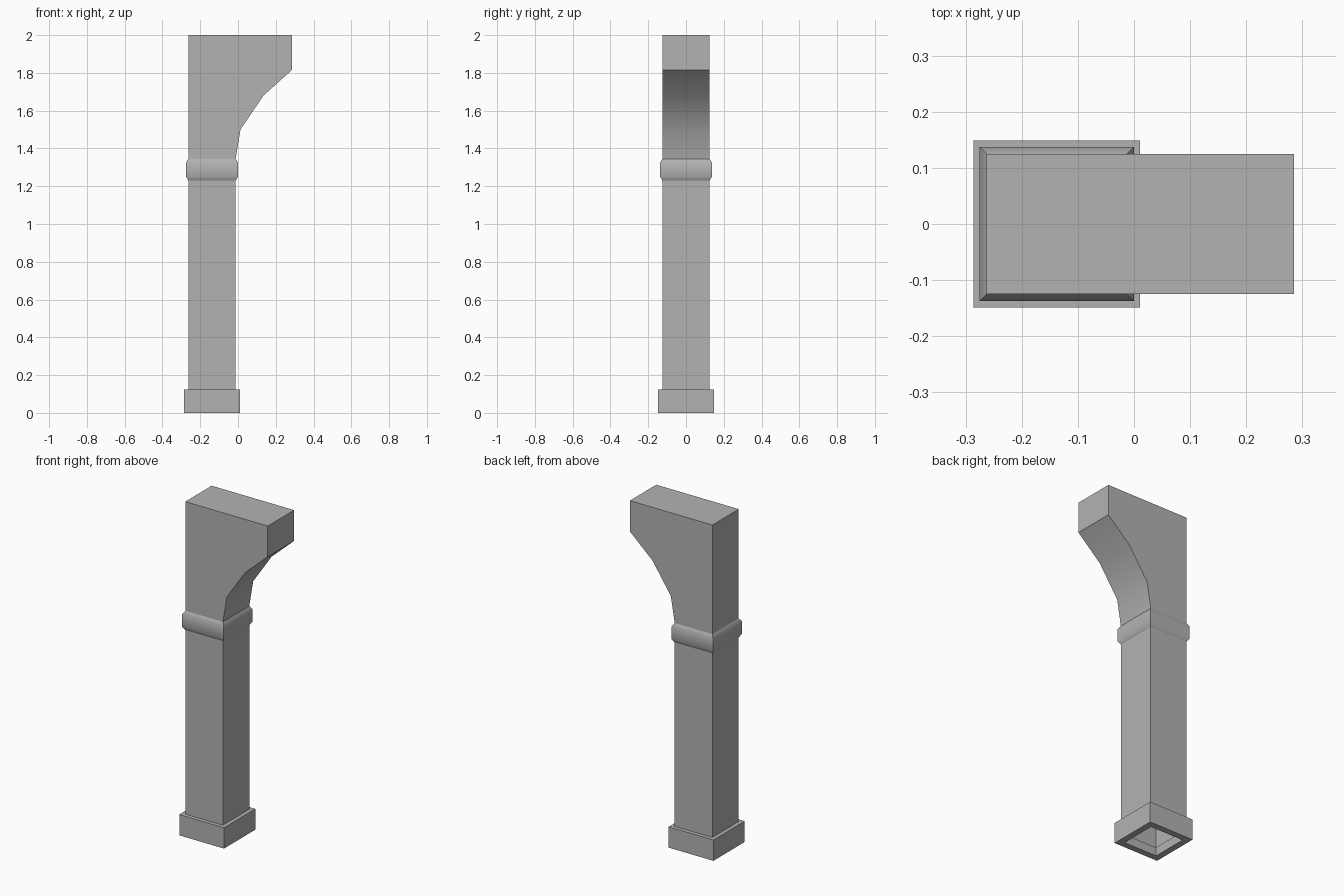
import bpy
import bmesh
from math import radians

cube = bpy.data.objects.get("Cube")
if cube:
    bpy.data.objects.remove(cube)

AXIS_X = -0.1375           # centre line of the shaft
HALF = 0.125               # half width of the shaft
COLLAR_LOW, COLLAR_HIGH = 1.23, 1.345

grey = bpy.data.materials.new("stone grey")
grey.use_nodes = True
colour = (0.45, 0.45, 0.45, 1)
grey.diffuse_color = colour
grey.node_tree.nodes["Principled BSDF"].inputs["Base Color"].default_value = colour

bm = bmesh.new()


def square_ring(half, z):
    corners = [(-1, -1), (1, -1), (1, 1), (-1, 1)]
    return [bm.verts.new((AXIS_X + sx * half, sy * half, z)) for sx, sy in corners]


def bridge(low, high):
    for i in range(4):
        j = (i + 1) % 4
        bm.faces.new((low[i], low[j], high[j], high[i]))


# Plinth, shaft and collar: square rings stacked upwards, open underneath
profile = [(0.1485, 0), (0.1485, 0.125), (HALF, 0.125), (HALF, COLLAR_LOW),
           (0.1375, 1.25), (0.1375, 1.325), (HALF, COLLAR_HIGH)]
rings = [square_ring(half, z) for half, z in profile]
for low, high in zip(rings, rings[1:]):
    bridge(low, high)

# Bracket: side outline from the collar, along the arch, to the top
outline = [(0.013, 1.50), (0.135, 1.68), (0.285, 1.815), (0.285, 2), (-0.2625, 2)]
top = rings[-1]
front = [top[0], top[1]] + [bm.verts.new((x, -HALF, z)) for x, z in outline]
back = [top[3], top[2]] + [bm.verts.new((x, HALF, z)) for x, z in outline]
bm.faces.new(front)
bm.faces.new(back[::-1])
for i in range(1, len(front)):
    j = (i + 1) % len(front)
    bm.faces.new((front[i], back[i], back[j], front[j]))

bmesh.ops.recalc_face_normals(bm, faces=bm.faces)
mesh = bpy.data.meshes.new("bracketed_column")
bm.to_mesh(mesh)
bm.free()
mesh.materials.append(grey)
column = bpy.data.objects.new("bracketed_column", mesh)
bpy.context.collection.objects.link(column)

# Hollow inside, with an even wall
bpy.ops.object.select_all(action="DESELECT")
column.select_set(True)
bpy.context.view_layer.objects.active = column
wall = column.modifiers.new("wall", "SOLIDIFY")
wall.thickness = 0.038
wall.offset = -1
wall.use_even_offset = True
bpy.ops.object.modifier_apply(modifier=wall.name)

# Rounded shading on the arch and collar, crisp where the collar meets the shaft
bpy.ops.object.shade_smooth_by_angle(angle=radians(40))
bm = bmesh.new()
bm.from_mesh(column.data)
for edge in bm.edges:
    for level in (COLLAR_LOW, COLLAR_HIGH):
        if all(abs(v.co.z - level) < 0.001 for v in edge.verts):
            edge.smooth = False
bm.to_mesh(column.data)
bm.free()
